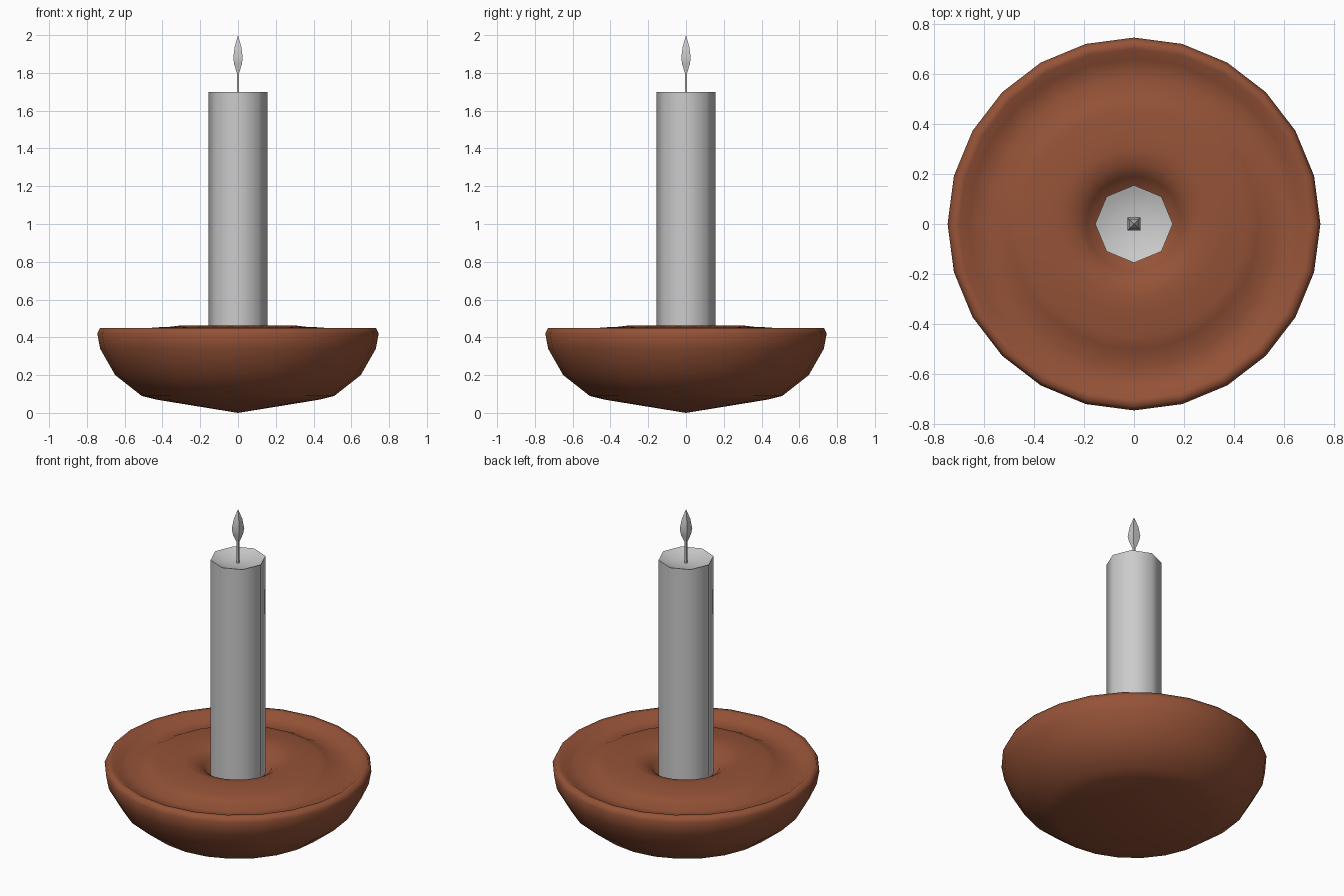
import bpy, bmesh, math

if "Cube" in bpy.data.objects:
    bpy.data.objects.remove(bpy.data.objects["Cube"])


def lathe(name, profile, sides, turn=0.0, smooth=180, color=None):
    """Spin (radius, z) points around z; radius 0 becomes a single pole."""
    bm = bmesh.new()
    rings = []
    for r, z in profile:
        if r == 0:
            rings.append([bm.verts.new((0, 0, z))] * sides)
        else:
            angles = [turn + math.tau * i / sides for i in range(sides)]
            rings.append([bm.verts.new((r * math.cos(a), r * math.sin(a), z)) for a in angles])
    for a, b in zip(rings, rings[1:]):
        for i in range(sides):
            j = (i + 1) % sides
            bm.faces.new(list(dict.fromkeys((a[i], a[j], b[j], b[i]))))
    bmesh.ops.recalc_face_normals(bm, faces=bm.faces)
    mesh = bpy.data.meshes.new(name)
    bm.to_mesh(mesh)
    bm.free()
    obj = bpy.data.objects.new(name, mesh)
    bpy.context.collection.objects.link(obj)
    if color:
        mat = bpy.data.materials.new(name + "_clay")
        mat.diffuse_color = color
        mat.use_nodes = True
        mat.node_tree.nodes["Principled BSDF"].inputs["Base Color"].default_value = mat.diffuse_color
        mesh.materials.append(mat)
    bpy.ops.object.select_all(action='DESELECT')
    obj.select_set(True)
    bpy.context.view_layer.objects.active = obj
    bpy.ops.object.shade_smooth_by_angle(angle=math.radians(smooth))
    return obj


# Holder dish: pointed underside, rounded rim, shallow moat, raised middle, socket
lathe("holder_dish", [
    (0, 0.0), (0.43, 0.07), (0.51, 0.09), (0.65, 0.2), (0.73, 0.34),
    (0.745, 0.42), (0.73, 0.45), (0.70, 0.448), (0.66, 0.42), (0.57, 0.405),
    (0.50, 0.44), (0.45, 0.452), (0.36, 0.456), (0.30, 0.463),
    (0.24, 0.45), (0.19, 0.42), (0.157, 0.37), (0, 0.35),
], 24, color=(0.30, 0.085, 0.038, 1))

# Candle: eight-sided with a shallow melted hollow on top
lathe("candle", [
    (0, 0.36), (0.155, 0.36), (0.155, 1.70), (0.13, 1.69), (0.08, 1.675), (0, 1.67),
], 8, smooth=50)

# Wick and flame: one square-section spindle
d = math.sqrt(2)
lathe("wick_and_flame", [
    (r * d, z) for r, z in [
        (0, 1.66), (0.006, 1.66), (0.006, 1.80), (0.02, 1.845), (0.025, 1.88),
        (0.017, 1.94), (0, 2.0)]
], 4, turn=math.pi / 4, smooth=40)
